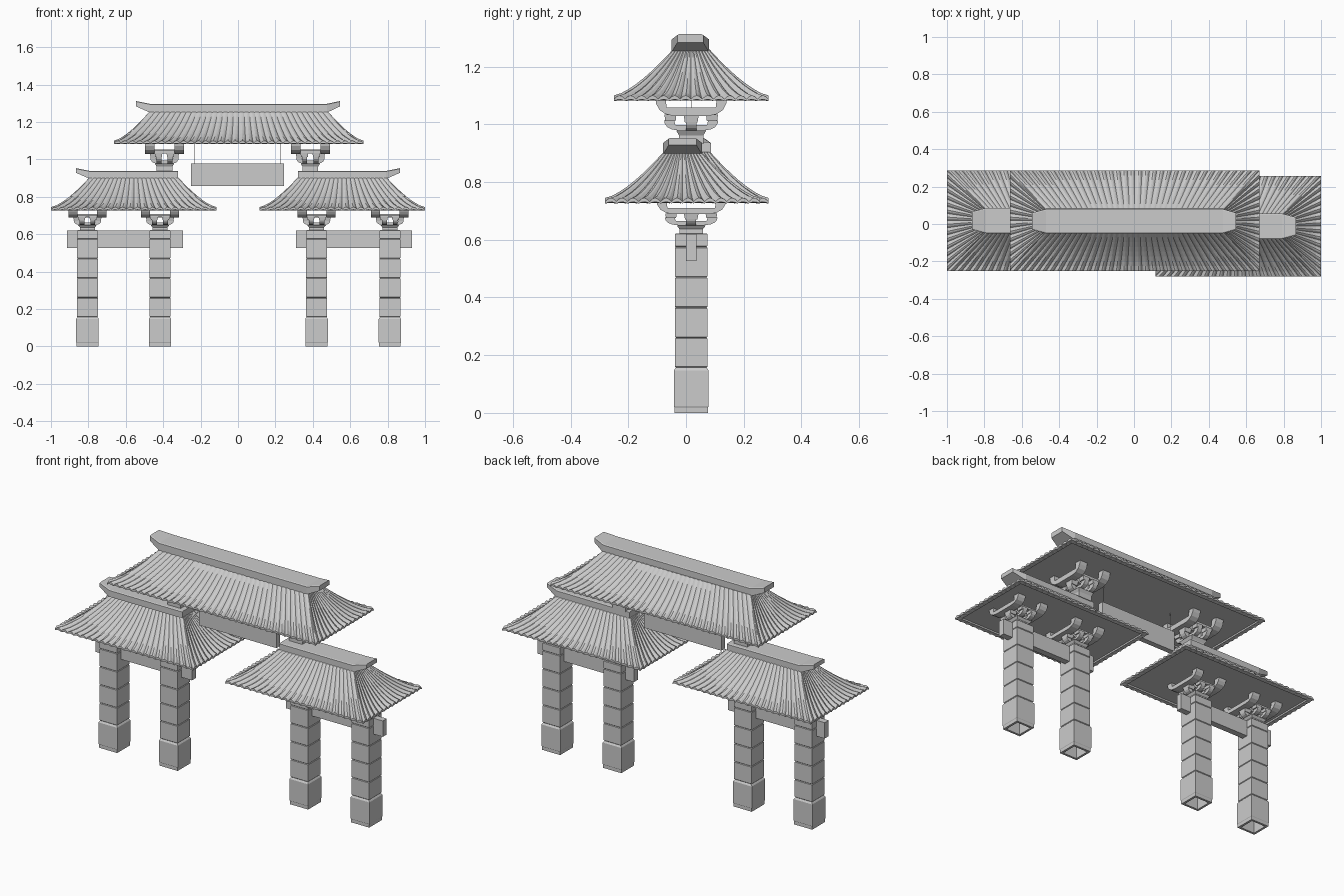
import bpy, bmesh, math

if "Cube" in bpy.data.objects:
    bpy.data.objects.remove(bpy.data.objects["Cube"])

CY = 0.018          # common centre line of posts, beams and brackets


def finish(name, bm):
    bmesh.ops.recalc_face_normals(bm, faces=bm.faces)
    me = bpy.data.meshes.new(name)
    bm.to_mesh(me)
    bm.free()
    ob = bpy.data.objects.new(name, me)
    bpy.context.collection.objects.link(ob)
    return ob


def loft(bm, rings, cap_start=True, cap_end=True):
    """Join closed rings of points into a skin."""
    vs = [[bm.verts.new(p) for p in r] for r in rings]
    n = len(vs[0])
    for a, b in zip(vs, vs[1:]):
        for i in range(n):
            j = (i + 1) % n
            bm.faces.new((a[i], a[j], b[j], b[i]))
    if cap_start:
        bm.faces.new(vs[0][::-1])
    if cap_end:
        bm.faces.new(vs[-1])


def rect(cx, cy, hx, hy, z):
    return [(cx - hx, cy - hy, z), (cx + hx, cy - hy, z),
            (cx + hx, cy + hy, z), (cx - hx, cy + hy, z)]


def block(bm, cx, cy, hx, hy, z0, z1, flare=1.0):
    """Box whose top may be wider than its bottom."""
    loft(bm, [rect(cx, cy, hx, hy, z0), rect(cx, cy, hx * flare, hy * flare, z1)])


def post(x):
    # hollow plinth, then stacked stone courses with fine joints
    g = 0.003
    prof = [(0.045, 0.14), (0.045, 0), (0.058, 0), (0.058, 0.019), (0.06, 0.022),
            (0.06, 0.147), (0.057, 0.152)]
    seams = [0.157, 0.26, 0.365, 0.47, 0.575, 0.622]
    for a, b in zip(seams, seams[1:]):
        prof += [(0.053, a), (0.056, a + g), (0.056, b - g), (0.053, b)]
    clean = [p for i, p in enumerate(prof) if i == 0 or p != prof[i - 1]]
    bm = bmesh.new()
    loft(bm, [rect(x, CY, h, h, z) for h, z in clean])
    finish("stone_post", bm)


def rib_roof(name, cx, cy, inner, outer, z_eave, z_top, ribs):
    """Concave hipped roof with tile ribs fanning from ridge to eave."""
    sub, amp, rows = 4, 0.013, 8
    fr = []                                     # unit-square outline and rib bump
    corners = [(-1, -1), (1, -1), (1, 1), (-1, 1)]
    for k in range(4):
        (ax, ay), (bx, by) = corners[k], corners[(k + 1) % 4]
        n = ribs[k % 2] * sub
        for i in range(n):
            s = i / n
            bump = abs(math.sin(math.pi * (i % sub) / sub))
            fr.append((ax + (bx - ax) * s, ay + (by - ay) * s, bump))

    def ring(hx, hy, z, a):
        return [(cx + u * hx, cy + v * hy, z + a * b) for u, v, b in fr]

    rings = []
    for r in range(rows + 1):
        t = r / rows
        hx = inner[0] + (outer[0] - inner[0]) * t
        hy = inner[1] + (outer[1] - inner[1]) * t
        z = z_eave + (z_top - z_eave) * (1 - t) ** 1.4
        rings.append(ring(hx, hy, z, amp * (0.3 + 0.7 * t)))
    # eave lip and recessed flat soffit
    rings.append(ring(outer[0], outer[1], z_eave - 0.006, amp * 0.4))
    rings.append(ring(outer[0] - 0.025, outer[1] - 0.025, z_eave - 0.004, 0))
    rings.append(ring(outer[0] - 0.027, outer[1] - 0.027, z_eave + 0.004, 0))
    bm = bmesh.new()
    loft(bm, rings)
    finish(name, bm)


def ridge(name, cy, stations):
    """Ridge beam lofted along x: (x, half width, bottom, top)."""
    bm = bmesh.new()
    loft(bm, [[(x, cy - w, b), (x, cy + w, b), (x, cy + w, t - 0.003),
               (x, cy + w - 0.006, t), (x, cy - w + 0.006, t), (x, cy - w, t - 0.003)]
              for x, w, b, t in stations])
    finish(name, bm)


def boat_arm(bm, c, axis, off, length, thick, z0, h, bar, tip):
    """Bracket arm with curved underside and raised ends, along x (0) or y (1)."""
    half = [(0.5, 0), (0.72, 0.1), (0.88, 0.32), (0.97, 0.65), (1, 1)]
    right = [(u * length, v * h) for u, v in half]
    right += [(length - tip, h), (length - tip - 0.004, bar)]
    prof = right + [(-u, v) for u, v in right[::-1]]
    rings = []
    for s in (-1, 1):
        w = off + s * thick / 2
        rings.append([(c[0] + (u if axis == 0 else w),
                       c[1] + (w if axis == 0 else u), z0 + v) for u, v in prof])
    loft(bm, rings)


def bracket(name, x, z, s, k):
    """Stepped bracket set; s scales the plan, k scales the height."""
    bm = bmesh.new()
    c = (x, CY)
    block(bm, x, CY, 0.042 * s, 0.042 * s, z - 0.01, z + 0.02 * k)
    block(bm, x, CY, 0.042 * s, 0.042 * s, z + 0.02 * k, z + 0.038 * k, 1.25)
    # lower crossed arms
    boat_arm(bm, c, 0, 0, 0.076 * s, 0.036 * s, z + 0.036 * k, 0.032 * k, 0.018 * k, 0.03 * s)
    for o in (-0.03, 0.03):
        boat_arm(bm, c, 1, o * s, 0.094 * s, 0.026 * s, z + 0.038 * k, 0.036 * k, 0.02 * k, 0.035 * s)
    # bearing blocks
    for sx in (-1, 1):
        block(bm, x + sx * 0.055 * s, CY, 0.019 * s, 0.022 * s, z + 0.066 * k, z + 0.095 * k, 1.2)
        for sy in (-1, 1):
            block(bm, x + sx * 0.032 * s, CY + sy * 0.072 * s, 0.018 * s, 0.018 * s,
                  z + 0.072 * k, z + 0.094 * k, 1.15)
    # upper tie bar and twin outer arms reaching the eaves
    block(bm, x, CY, 0.1 * s, 0.02 * s, z + 0.092 * k, z + 0.115 * k)
    for sy in (-1, 1):
        block(bm, x, CY + sy * 0.072 * s, 0.06 * s, 0.014 * s, z + 0.093 * k, z + 0.11 * k)
    for o in (-0.079, 0.079):
        boat_arm(bm, c, 1, o * s, 0.125 * s, 0.05 * s, z + 0.09 * k, 0.066 * k, 0.03 * k, 0.036 * s)
    finish(name, bm)


# posts and their bracket sets
for px in (-0.805, -0.417, 0.42, 0.812):
    post(px)
    bracket("lower_bracket", px, 0.622, 0.97, 0.74)

# side beams, roofs and ridges (right roof sits slightly forward)
for side, cy in ((-1, CY), (1, -0.012)):
    bm = bmesh.new()
    block(bm, side * 0.612 + 0.007, CY, 0.31, 0.018, 0.527, 0.619)
    finish("side_beam", bm)
    rib_roof("side_roof", side * 0.557, cy, (0.237, 0.066), (0.443, 0.268),
             0.732, 0.9, (22, 14))
    ridge("side_ridge", cy, [(side * 0.866, 0.048, 0.928, 0.953),
                             (side * 0.79, 0.068, 0.895, 0.938),
                             (side * 0.322, 0.068, 0.895, 0.938)])
    bracket("upper_bracket", side * 0.39 - 0.003, 0.942, 1.0, 0.97)

# main roof and ridge
rib_roof("main_roof", 0.004, CY, (0.475, 0.064), (0.668, 0.268), 1.087, 1.255, (34, 14))
ridge("main_ridge", 0.015, [(-0.545, 0.045, 1.283, 1.312), (-0.47, 0.065, 1.25, 1.297),
                            (0.475, 0.065, 1.25, 1.297), (0.545, 0.045, 1.283, 1.312)])

# hanging board on two thin cords
bm = bmesh.new()
block(bm, -0.003, CY, 0.248, 0.016, 0.858, 0.978)
finish("hanging_board", bm)
for x in (-0.235, 0.225):
    bm = bmesh.new()
    block(bm, x, CY, 0.0015, 0.0015, 0.97, 1.095)
    finish("board_cord", bm)
